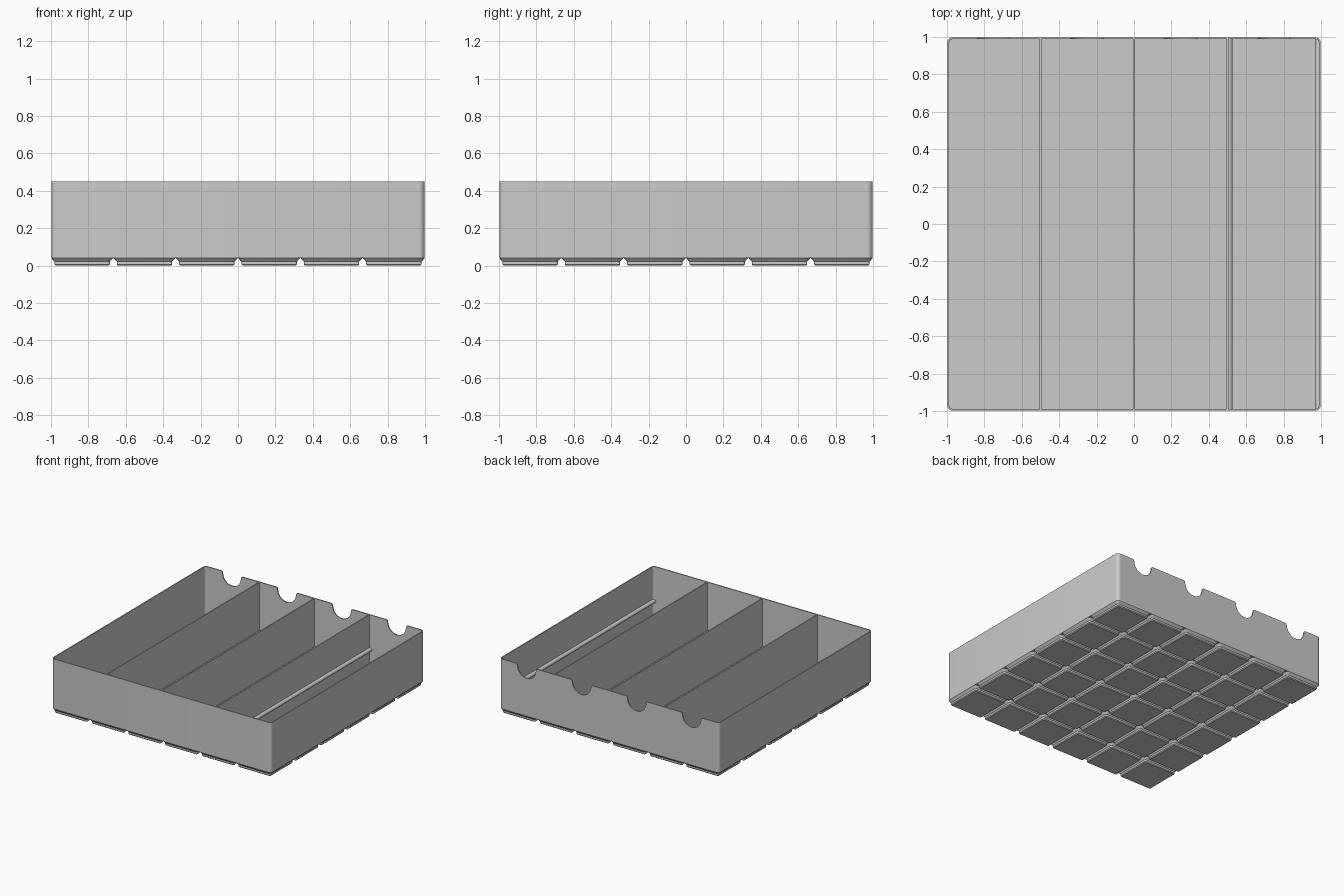
import bpy, bmesh, math

if "Cube" in bpy.data.objects:
    bpy.data.objects.remove(bpy.data.objects["Cube"], do_unlink=True)

HALF, RADIUS, WALL = 0.998, 0.03, 0.0095
BASE, FLOOR, TOP = 0.04, 0.056, 0.45
CELLS = 6
PITCH = 2 / CELLS

grey = bpy.data.materials.new("light grey plastic")
grey.use_nodes = True
grey.diffuse_color = (0.6, 0.6, 0.6, 1)
grey.node_tree.nodes["Principled BSDF"].inputs["Base Color"].default_value = (0.6, 0.6, 0.6, 1)


def finish(bm, name):
    """Turn a bmesh into a named, shaded object."""
    bmesh.ops.recalc_face_normals(bm, faces=bm.faces)
    mesh = bpy.data.meshes.new(name)
    bm.to_mesh(mesh)
    bm.free()
    mesh.materials.append(grey)
    obj = bpy.data.objects.new(name, mesh)
    bpy.context.collection.objects.link(obj)
    bpy.ops.object.select_all(action="DESELECT")
    obj.select_set(True)
    bpy.context.view_layer.objects.active = obj
    bpy.ops.object.shade_smooth_by_angle(angle=math.radians(30))
    return obj


def outline(half, r, steps=6):
    """Rounded square, clockwise from the back of the right corner."""
    pts = []
    c = half - r
    for k, (sx, sy) in enumerate([(1, 1), (1, -1), (-1, -1), (-1, 1)]):
        for i in range(steps + 1):
            a = math.pi / 2 * (1 - k - i / steps)
            pts.append((sx * c + r * math.cos(a), sy * c + r * math.sin(a)))
    return pts


def loft(bm, rings, caps=True, closed=True):
    """Skin a list of equally long point loops."""
    loops = [[bm.verts.new(p) for p in ring] for ring in rings]
    n = len(loops[0])
    for a, b in zip(loops, loops[1:]):
        for i in range(n if closed else n - 1):
            j = (i + 1) % n
            bm.faces.new((a[i], a[j], b[j], b[i]))
    if caps:
        bm.faces.new(loops[0])
        bm.faces.new(loops[-1])


def extrude_y(name, profile, y0, y1):
    """Prism of an xz profile running along y."""
    bm = bmesh.new()
    loft(bm, [[(x, y, z) for x, z in profile] for y in (y0, y1)])
    return finish(bm, name)


# Floor slab
bm = bmesh.new()
loft(bm, [[(x, y, z) for x, y in outline(HALF, RADIUS)] for z in (BASE, FLOOR)])
finish(bm, "floor")

# Front and side walls, one strip bent round the corners
outer = outline(HALF, RADIUS)
inner = outline(HALF - WALL, RADIUS - WALL)
bm = bmesh.new()
section = [(outer, FLOOR), (outer, TOP), (inner, TOP), (inner, FLOOR), (outer, FLOOR)]
loft(bm, [[(x, y, z) for x, y in line] for line, z in section], caps=False, closed=False)
bmesh.ops.remove_doubles(bm, verts=bm.verts, dist=1e-5)
finish(bm, "front_and_side_walls")

# Back wall with a rounded finger notch for each compartment
edge = HALF - RADIUS
profile = [(-edge, FLOOR), (-edge, TOP)]
for cx in (-0.75, -0.25, 0.25, 0.75):
    profile += [(cx - 0.096, TOP), (cx - 0.088, TOP - 0.005)]
    for i in range(17):
        a = math.pi * (1 + i / 16)
        profile.append((cx + 0.084 * math.cos(a), TOP - 0.016 + 0.084 * math.sin(a)))
    profile += [(cx + 0.088, TOP - 0.005), (cx + 0.096, TOP)]
profile += [(edge, TOP), (edge, FLOOR)]
extrude_y("back_wall", profile, HALF - WALL, HALF)

# Full-height dividers
span = HALF - WALL
for i, x in enumerate((-0.5, 0, 0.5)):
    w = WALL / 2
    box = [(x - w, FLOOR), (x - w, TOP), (x + w, TOP), (x + w, FLOOR)]
    extrude_y(f"divider_{i + 1}", box, -span, span)

# Half-round support rails facing each other in the last compartment
for name, x, side in (("inner_rail", 0.504, 1), ("outer_rail", span, -1)):
    arc = []
    for i in range(13):
        a = math.pi * (i / 12 - 0.5)
        arc.append((x + side * 0.022 * math.cos(a), 0.166 + 0.016 * math.sin(a)))
    extrude_y(name, arc, -span, span)

# Grid of stepped feet: half width, corner radius, height
steps = [(0.1415, 0.0064, 0), (0.148, 0.0127, 0.0064),
         (0.148, 0.0127, 0.0207), (0.165, 0.03, BASE)]
bm = bmesh.new()
for col in range(CELLS):
    for row in range(CELLS):
        cx, cy = ((k - (CELLS - 1) / 2) * PITCH for k in (col, row))
        loft(bm, [[(cx + x, cy + y, z) for x, y in outline(half, r, 4)]
                  for half, r, z in steps])
finish(bm, "base_feet")
